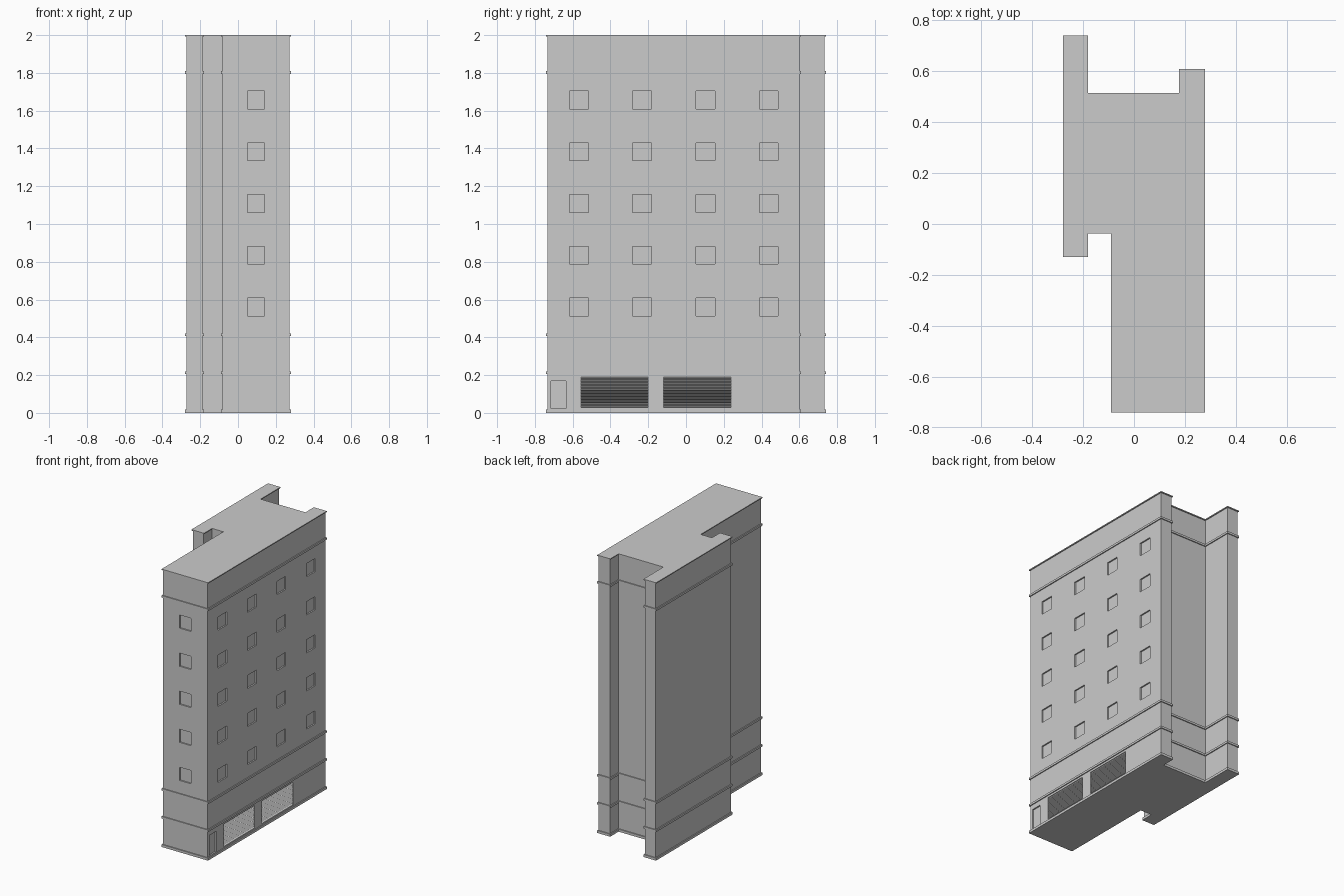
import bpy, bmesh

if "Cube" in bpy.data.objects:
    bpy.data.objects.remove(bpy.data.objects["Cube"])

# Footprint of the trim courses; the walls sit slightly inside it
OUTER = [(-0.28, 0.741), (-0.28, -0.13), (-0.18, -0.13), (-0.18, -0.038),
         (-0.09, -0.038), (-0.09, -0.741), (0.28, -0.741), (0.28, 0.61),
         (0.177, 0.61), (0.177, 0.514), (-0.18, 0.514), (-0.18, 0.741)]
INSET = 0.007


def inset(pts, d):
    """Offset a right-angled counter-clockwise outline inwards by d."""
    res = []
    n = len(pts)
    for i, p in enumerate(pts):
        x, y = p
        for a, b in ((pts[i - 1], p), (p, pts[(i + 1) % n])):
            dx, dy = b[0] - a[0], b[1] - a[1]
            length = abs(dx) + abs(dy)
            x -= dy / length * d
            y += dx / length * d
        res.append((x, y))
    return res


INNER = inset(OUTER, INSET)


def finish(name, bm):
    bmesh.ops.recalc_face_normals(bm, faces=bm.faces)
    me = bpy.data.meshes.new(name)
    bm.to_mesh(me)
    bm.free()
    ob = bpy.data.objects.new(name, me)
    bpy.context.collection.objects.link(ob)
    return ob


def loft(name, sections, capped=False):
    """Join successive (outline, z) sections with quads."""
    bm = bmesh.new()
    rings = [[bm.verts.new((x, y, z)) for x, y in pts] for pts, z in sections]
    n = len(rings[0])
    for a, b in zip(rings, rings[1:]):
        for i in range(n):
            j = (i + 1) % n
            bm.faces.new((a[i], a[j], b[j], b[i]))
    if capped:
        bm.faces.new(rings[0][::-1])
        bm.faces.new(rings[-1])
    return finish(name, bm)


def boxes(name, items):
    bm = bmesh.new()
    for lo, hi in items:
        vs = bmesh.ops.create_cube(bm, size=1)["verts"]
        for v in vs:
            for k in range(3):
                v.co[k] = lo[k] if v.co[k] < 0 else hi[k]
    return finish(name, bm)


# Walls
walls = loft("walls", [(INNER, 0), (INNER, 2.0)], capped=True)

# Trim courses wrapped round the walls
for name, z0, z1 in (("base_trim", 0, 0.018), ("ground_floor_trim", 0.205, 0.22),
                     ("first_floor_trim", 0.406, 0.421),
                     ("upper_trim", 1.795, 1.81), ("roof_trim", 1.993, 2.0)):
    loft(name, [(INNER, z0), (OUTER, z0), (OUTER, z1), (INNER, z1)])

# Recesses: windows on the right and front, a door and two shutter bays
RIGHT, FRONT = 0.28 - INSET, -0.741 + INSET
DEPTH, BAY_DEPTH = 0.01, 0.012
BAYS = [(-0.555, -0.2), (-0.12, 0.238)]
BAY_Z = (0.028, 0.19)
cuts = []
for row in range(5):
    z = 0.513 + 0.274 * row
    for col in range(4):
        y = -0.567 + 0.335 * col
        cuts.append(((RIGHT - DEPTH, y - 0.05, z), (0.32, y + 0.05, z + 0.095)))
    cuts.append(((0.05, -0.78, z), (0.14, FRONT + DEPTH, z + 0.095)))
cuts.append(((RIGHT - DEPTH, -0.715, 0.022), (0.32, -0.635, 0.17)))
for y0, y1 in BAYS:
    cuts.append(((RIGHT - BAY_DEPTH, y0, BAY_Z[0]), (0.32, y1, BAY_Z[1])))
cutter = boxes("recess_cutter", cuts)
cutter.hide_render = True
mod = walls.modifiers.new("recesses", 'BOOLEAN')
mod.operation = 'DIFFERENCE'
mod.solver = 'EXACT'
mod.object = cutter
bpy.context.view_layer.objects.active = walls
bpy.ops.object.modifier_apply(modifier=mod.name)
bpy.data.objects.remove(cutter)

# Ribbed shutters: a zigzag profile swept across each bay
SLATS = 20
for k, (y0, y1) in enumerate(BAYS):
    bm = bmesh.new()
    prev = None
    for i in range(2 * SLATS + 1):
        z = BAY_Z[0] + (BAY_Z[1] - BAY_Z[0]) * i / (2 * SLATS)
        x = RIGHT - (0.002 if i % 2 else 0.01)
        edge = [bm.verts.new((x, y, z)) for y in (y0, y1)]
        if prev:
            bm.faces.new((prev[0], prev[1], edge[1], edge[0]))
        prev = edge
    finish(f"shutter_{k + 1}", bm)
